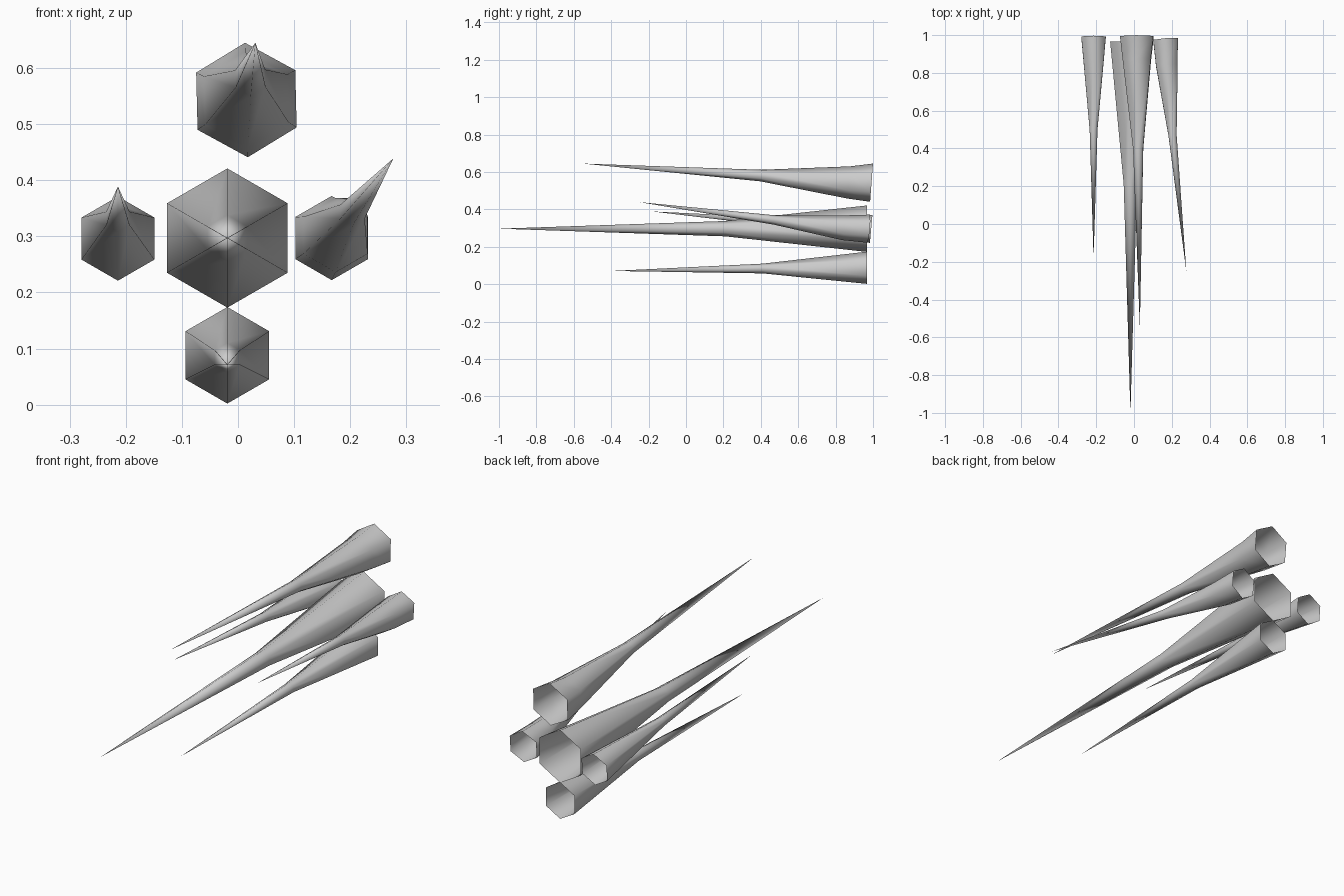
import bpy, bmesh, math

if "Cube" in bpy.data.objects:
    bpy.data.objects.remove(bpy.data.objects["Cube"])


def spike(name, rings, tip, tilt_x=0.0, tilt_z=0.0, roll=0.0):
    """Open six-sided spike. rings: (x, y, z, radius) from base to tip."""
    bm = bmesh.new()
    loops = []
    for i, (cx, cy, cz, r) in enumerate(rings):
        loop = []
        for k in range(6):
            a = math.radians(90 + 60 * k + roll)
            dx, dz = r * math.cos(a), r * math.sin(a)
            loop.append(bm.verts.new((cx + dx, cy + tilt_x * dx + tilt_z * dz, cz + dz)))
        loops.append(loop)
    point = bm.verts.new(tip)
    for a, b in zip(loops, loops[1:]):
        for k in range(6):
            n = (k + 1) % 6
            bm.faces.new((a[k], a[n], b[n], b[k]))
    for k in range(6):
        bm.faces.new((loops[-1][k], loops[-1][(k + 1) % 6], point))
    bmesh.ops.recalc_face_normals(bm, faces=bm.faces)
    # open shell: make sure the normals face away from the axis
    bm.normal_update()
    f = bm.faces[0]
    c = f.calc_center_median()
    if f.normal.x * (c.x - rings[0][0]) + f.normal.z * (c.z - rings[0][2]) < 0:
        bmesh.ops.reverse_faces(bm, faces=bm.faces)
    for f in bm.faces:
        f.smooth = True
    me = bpy.data.meshes.new(name)
    bm.to_mesh(me)
    bm.free()
    ob = bpy.data.objects.new(name, me)
    bpy.context.collection.objects.link(ob)
    return ob


# Large straight spike in the middle
spike("center_spike",
      [(-0.019, 0.967, 0.297, 0.124), (-0.019, 0.21, 0.297, 0.041)],
      (-0.019, -1.0, 0.297))

# Lower spike
spike("bottom_spike",
      [(-0.019, 0.967, 0.088, 0.086), (-0.019, 0.41, 0.084, 0.026)],
      (-0.019, -0.40, 0.071))

# Upper spike, slightly tilted, with a soft bend near the base
spike("top_spike",
      [(0.015, 0.992, 0.543, 0.102), (0.015, 0.87, 0.544, 0.086),
       (0.022, 0.40, 0.581, 0.031)],
      (0.031, -0.55, 0.645), tilt_z=0.075, roll=1.4)

# Left spike, bending upward
spike("left_spike",
      [(-0.214, 0.99, 0.296, 0.075), (-0.214, 0.50, 0.332, 0.024)],
      (-0.214, -0.18, 0.389), tilt_z=0.09)

# Right spike, bending upward and outward
spike("right_spike",
      [(0.167, 0.977, 0.297, 0.075), (0.174, 0.84, 0.302, 0.066),
       (0.204, 0.47, 0.344, 0.025)],
      (0.277, -0.25, 0.439), tilt_x=0.08, tilt_z=0.09)
